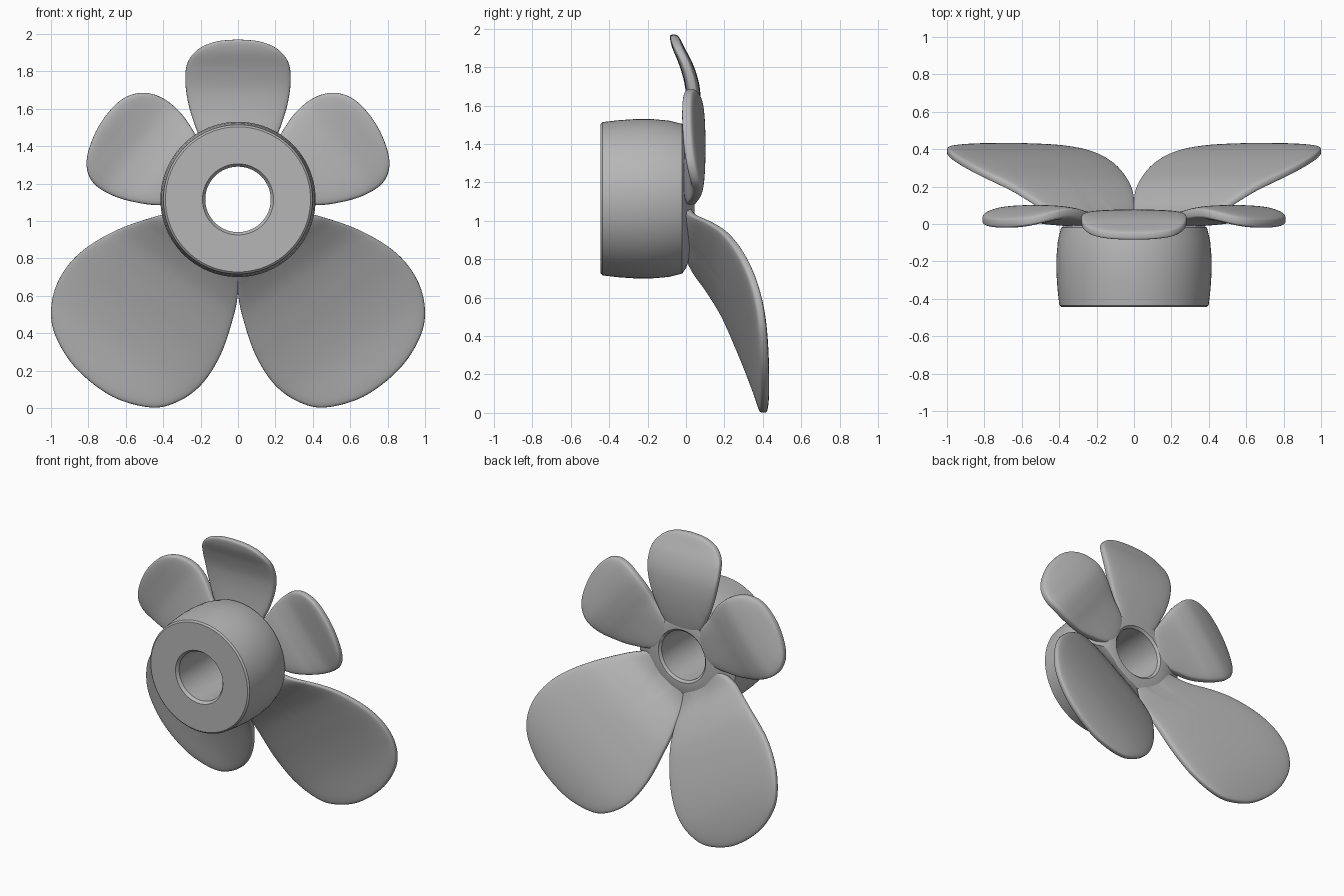
import bpy
import bmesh
import math
from mathutils import Vector

CENTRE = Vector((0, 0, 1.115))

cube = bpy.data.objects.get("Cube")
if cube:
    bpy.data.objects.remove(cube, do_unlink=True)

grey = bpy.data.materials.new("plain grey")
grey.use_nodes = True
grey.diffuse_color = (0.47, 0.47, 0.47, 1)
grey.node_tree.nodes["Principled BSDF"].inputs["Base Color"].default_value = grey.diffuse_color


def finish(bm, name, angle):
    """Turn a bmesh into a smooth shaded grey object."""
    bmesh.ops.remove_doubles(bm, verts=bm.verts, dist=0.0003)
    bmesh.ops.recalc_face_normals(bm, faces=bm.faces)
    mesh = bpy.data.meshes.new(name)
    bm.to_mesh(mesh)
    bm.free()
    mesh.materials.append(grey)
    obj = bpy.data.objects.new(name, mesh)
    bpy.context.collection.objects.link(obj)
    bpy.ops.object.select_all(action="DESELECT")
    obj.select_set(True)
    bpy.context.view_layer.objects.active = obj
    bpy.ops.object.shade_smooth_by_angle(angle=math.radians(angle))


def spline(a, b, c, d, t):
    """Smooth curve from b to c, for numbers or vectors."""
    return b + (c - a) * (t / 2) + (a * 2 - b * 5 + c * 4 - d) * (t * t / 2) \
        + (b * 3 - a - c * 3 + d) * (t ** 3 / 2)


def closed_curve(points, steps=9):
    pts = [Vector(p) for p in points]
    n = len(pts)
    return [spline(pts[i - 1], pts[i], pts[(i + 1) % n], pts[(i + 2) % n], s / steps)
            for i in range(n) for s in range(steps)]


def depth(profile, reach):
    """Depth of a petal at a distance from the hub axis; knots are 0.1 apart."""
    u = min(max((reach - 0.2) / 0.1, 0), len(profile) - 1.001)
    i = int(u)
    knot = [profile[min(max(k, 0), len(profile) - 1)] for k in range(i - 1, i + 3)]
    return spline(*knot, u - i)


def petal(name, outline, profile, angle, thick, side=1):
    """Pillow-shaped petal: shrinking rings of the outline, bent by the depth profile."""
    rim = closed_curve(outline)
    mid = sum(rim, Vector((0, 0))) / len(rim)
    axis = Vector((math.cos(math.radians(angle)), math.sin(math.radians(angle))))
    bm = bmesh.new()
    rings = []
    count = 48
    for k in range(1, count):
        a = math.pi * k / count - math.pi / 2
        scale, bulge = math.cos(a), math.copysign(abs(math.sin(a)) ** 0.42, a)
        if k * 2 == count:
            bulge = 0
        ring = []
        for p in rim:
            q = mid + (p - mid) * scale
            reach = (q - CENTRE.xz).dot(axis)
            ring.append(bm.verts.new((q.x * side, depth(profile, reach) + thick * bulge, q.y)))
        rings.append(ring)
    for low, high in zip(rings, rings[1:]):
        for i in range(len(rim)):
            bm.faces.new((low[i - 1], low[i], high[i], high[i - 1]))
    # close the small centre hole of each sheet with a fan
    for ring in (rings[0], rings[-1]):
        hub_point = bm.verts.new(sum((v.co for v in ring), Vector()) / len(ring))
        for i in range(len(ring)):
            bm.faces.new((ring[i - 1], ring[i], hub_point))
    finish(bm, name, 80)


# Hollow hub: radius and depth profile turned about the y axis
profile = [(0.175, 0.03), (0.175, -0.425), (0.19, -0.445), (0.388, -0.445), (0.399, -0.435),
           (0.409, -0.35), (0.415, -0.26), (0.415, -0.18), (0.407, -0.09),
           (0.39, -0.02), (0.36, 0), (0.31, 0.02), (0.25, 0.045), (0.19, 0.045)]
bm = bmesh.new()
verts = [bm.verts.new((r, y, CENTRE.z)) for r, y in profile]
edges = [bm.edges.new((verts[i - 1], verts[i])) for i in range(len(verts))]
bmesh.ops.spin(bm, geom=verts + edges, cent=CENTRE, axis=(0, 1, 0),
               angle=math.tau, steps=96, use_merge=False)
finish(bm, "hub", 35)

# Top petal: right half of the outline, mirrored
half = [(0.11, 1.31), (0.2, 1.44), (0.247, 1.56), (0.272, 1.66), (0.282, 1.76),
        (0.268, 1.85), (0.21, 1.92), (0.125, 1.957), (0.04, 1.968)]
petal("top_petal", half + [(-x, z) for x, z in reversed(half)],
      [0.02, 0.03, 0.038, 0.04, 0.03, 0, -0.045, -0.075], 90, 0.038)

# Side and lower petals, in mirrored pairs
upper = [(0.13, 1.3), (0.22, 1.45), (0.3, 1.57), (0.4, 1.655), (0.51, 1.685), (0.62, 1.65),
         (0.72, 1.545), (0.785, 1.42), (0.81, 1.3), (0.775, 1.205), (0.68, 1.14),
         (0.55, 1.1), (0.4, 1.085), (0.21, 1.12)]
lower = [(0.2, 1.07), (0.4, 1.035), (0.65, 0.95), (0.85, 0.825), (0.965, 0.67), (1, 0.5),
         (0.96, 0.35), (0.85, 0.195), (0.67, 0.06), (0.47, 0.003), (0.33, 0.03), (0.2, 0.12),
         (0.1, 0.27), (0.035, 0.45), (0, 0.62), (0, 0.88), (0.07, 0.918), (0.15, 0.975)]
for side, word in ((1, "left"), (-1, "right")):
    petal(word + "_side_petal", upper,
          [0.02, 0.025, 0.035, 0.052, 0.058, 0.04, 0.012, -0.01], 38, 0.043, side)
    petal(word + "_lower_petal", lower,
          [0.01, 0.04, 0.12, 0.19, 0.24, 0.282, 0.32, 0.352, 0.378, 0.395, 0.405, 0.41],
          -56, 0.04, side)
